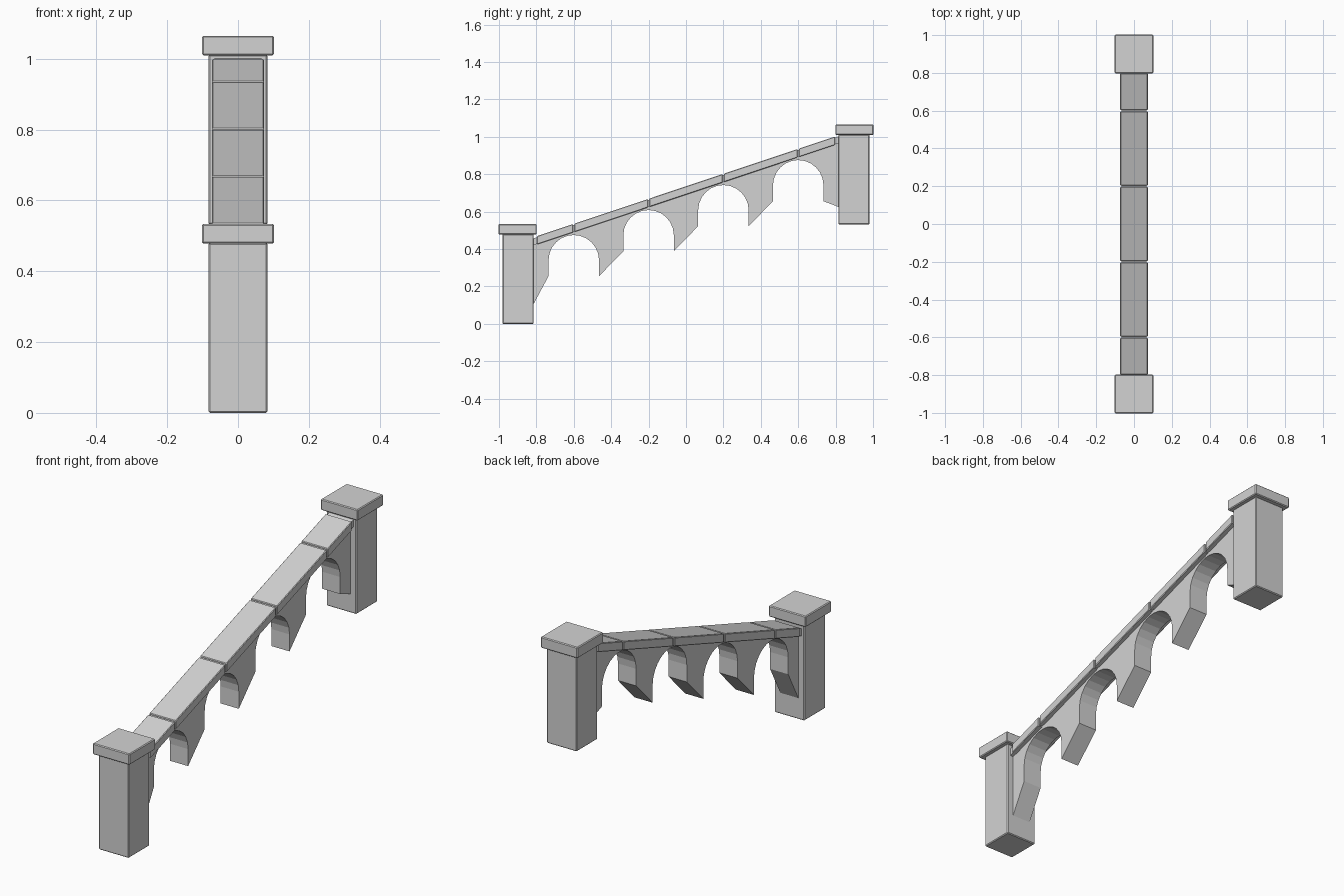
import bpy, bmesh
from math import pi, sin, cos

cube = bpy.data.objects.get("Cube")
if cube:
    bpy.data.objects.remove(cube, do_unlink=True)

stone = bpy.data.materials.new("light_grey_stone")
stone.use_nodes = True
grey = (0.65, 0.65, 0.65, 1)
stone.diffuse_color = grey
stone.node_tree.nodes["Principled BSDF"].inputs["Base Color"].default_value = grey

SLOPE = 0.334       # rise of the balustrade per unit of length
STEP = 0.4          # spacing of the arches
END = 0.82          # where the wall meets the pillars


def rail_top(y):
    return 0.735 + SLOPE * y


def side_profile(name, points, half_width, bevel=0.0):
    """Extrude a (y, z) outline across the width of the model."""
    bm = bmesh.new()
    face = bm.faces.new([bm.verts.new((-half_width, y, z)) for y, z in points])
    made = bmesh.ops.extrude_face_region(bm, geom=[face])["geom"]
    moved = [v for v in made if isinstance(v, bmesh.types.BMVert)]
    bmesh.ops.translate(bm, verts=moved, vec=(2 * half_width, 0, 0))
    bmesh.ops.recalc_face_normals(bm, faces=bm.faces)
    mesh = bpy.data.meshes.new(name)
    bm.to_mesh(mesh)
    bm.free()
    mesh.materials.append(stone)
    obj = bpy.data.objects.new(name, mesh)
    bpy.context.collection.objects.link(obj)
    if bevel:
        mod = obj.modifiers.new("soft_edges", "BEVEL")
        mod.width = bevel
        mod.segments = 1
    return obj


def block(name, y, half, z0, z1):
    outline = [(y - half, z0), (y + half, z0), (y + half, z1), (y - half, z1)]
    return side_profile(name, outline, half, 0.004)


def sloped_bar(name, y0, y1, half_width, drop, depth, bevel=0.0):
    outline = [(y0, rail_top(y0) - depth), (y1, rail_top(y1) - depth),
               (y1, rail_top(y1) - drop), (y0, rail_top(y0) - drop)]
    return side_profile(name, outline, half_width, bevel)


# End pillars with overhanging caps
for label, y, base in (("front", -0.898, 0.0), ("back", 0.898, 0.532)):
    block(label + "_pillar", y, 0.083, base, base + 0.48)
    block(label + "_pillar_cap", y + (0.002 if y > 0 else -0.002), 0.102,
          base + 0.478, base + 0.533)

# Coping stones, separated by narrow joints over a recessed core
joints = [-0.8, -0.6, -0.2, 0.2, 0.6, 0.8]
for i, (a, b) in enumerate(zip(joints, joints[1:])):
    sloped_bar(f"coping_stone_{i + 1}", a + 0.004, b - 0.004, 0.073, 0, 0.045, 0.003)
sloped_bar("coping_core", -END, END, 0.067, 0.006, 0.042)

# Arched wall: sloping top, stepped round arches, slanted pier bottoms
RADIUS, SEGMENTS = 0.135, 12
outline = [(-END, 0.096)]
for i in range(4):
    centre = -0.6 + i * STEP
    crown = rail_top(centre) - 0.06
    spring, foot = crown - RADIUS, crown - 0.22
    outline.append((centre - RADIUS, foot))
    for s in range(SEGMENTS + 1):
        a = pi * s / SEGMENTS
        outline.append((centre - RADIUS * cos(a), spring + RADIUS * sin(a)))
    outline.append((centre + RADIUS, foot))
outline += [(END, 0.623), (END, rail_top(END) - 0.04), (-END, rail_top(-END) - 0.04)]
side_profile("arched_wall", outline, 0.05)
